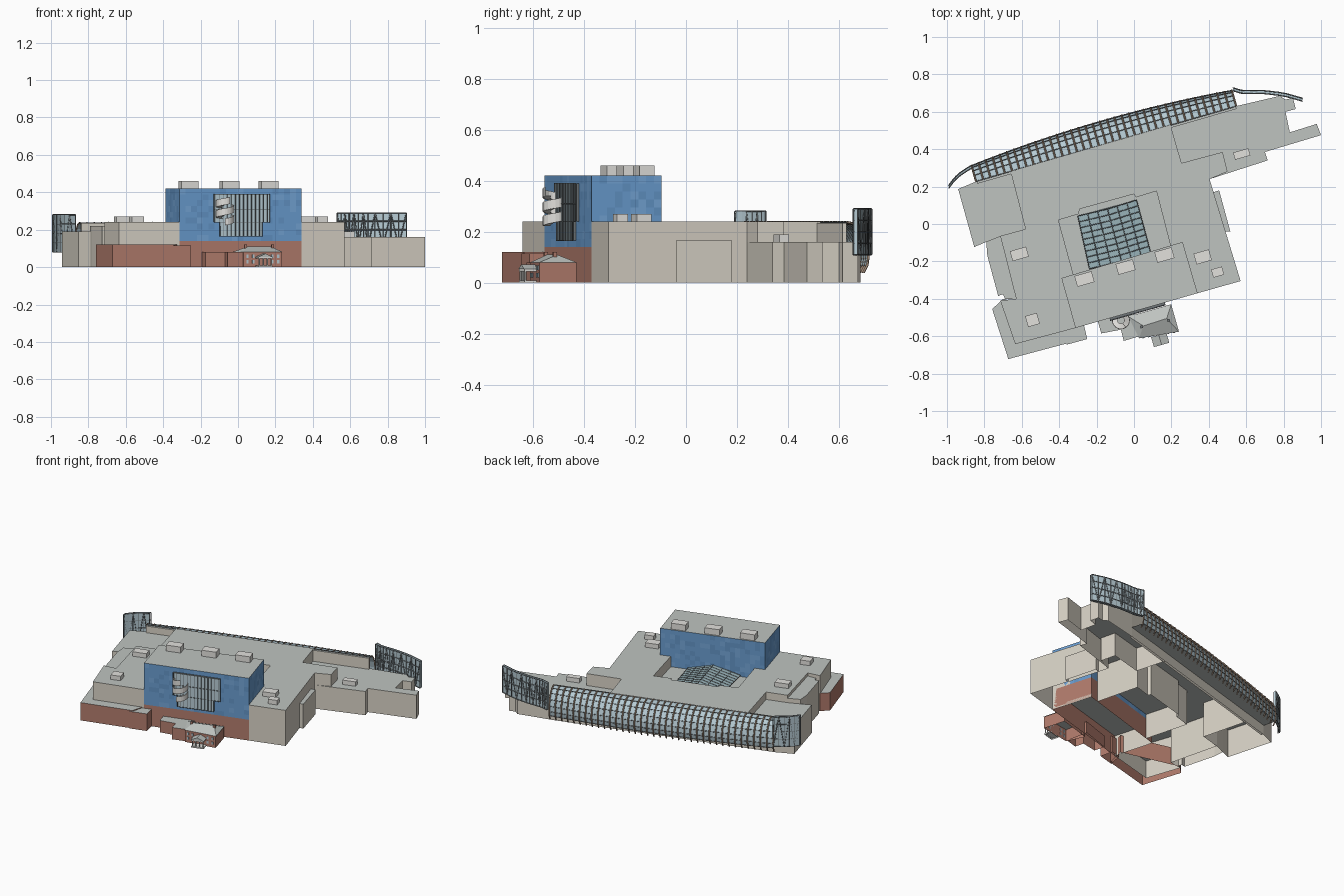
import bpy, bmesh, math, random
from mathutils import Vector

if "Cube" in bpy.data.objects:
    bpy.data.objects.remove(bpy.data.objects["Cube"])
random.seed(4)

def mat(name, r, g, b):
    m = bpy.data.materials.new(name)
    m.diffuse_color = (r, g, b, 1)
    m.use_nodes = True
    m.node_tree.nodes["Principled BSDF"].inputs["Base Color"].default_value = m.diffuse_color
    return m

CREAM = mat("stone", .68, .64, .56)
ROOF = mat("roof", .52, .55, .53)
BRICK = mat("brick", .44, .20, .15)
BLUES = [mat("blue_panel", .14, .33, .62), mat("blue_light", .17, .37, .66), mat("blue_dark", .12, .29, .55)]
GLASS = mat("glass", .47, .60, .66)
SKY = mat("skylight_glass", .34, .48, .52)
DARK = mat("dark_frame", .16, .18, .19)
WOOD = mat("timber", .36, .26, .19)
UNIT = mat("pale_metal", .76, .75, .72)
TILT = math.radians(16)
U = Vector((math.cos(TILT), math.sin(TILT), 0))    # along the front
V = Vector((-math.sin(TILT), math.cos(TILT), 0))   # towards the back

def make(name, verts, faces, mats, idx=None):
    me = bpy.data.meshes.new(name)
    me.from_pydata([tuple(v) for v in verts], [], faces)
    for m in mats:
        me.materials.append(m)
    for i, p in enumerate(me.polygons):
        p.material_index = idx[i] if idx else 0
    ob = bpy.data.objects.new(name, me)
    bpy.context.collection.objects.link(ob)
    return ob

def prism(name, pts, z0, z1, wall=CREAM, top=ROOF):
    """Walls and flat roof over an outline, open below."""
    area = sum(a[0] * b[1] - b[0] * a[1] for a, b in zip(pts, pts[1:] + pts[:1]))
    if area < 0:
        pts = pts[::-1]
    n = len(pts)
    verts = [(x, y, z) for z in (z0, z1) for x, y in pts]
    faces = [(i, (i + 1) % n, (i + 1) % n + n, i + n) for i in range(n)] + [tuple(range(n, 2 * n))]
    return make(name, verts, faces, [wall, top], [0] * n + [1])

def rect(x, y, w, d):
    """Corners of a rectangle turned with the building."""
    return [tuple((Vector((x, y, 0)) + U * a * w / 2 + V * b * d / 2)[:2])
            for a, b in ((-1, -1), (1, -1), (1, 1), (-1, 1))]

def rods(name, lines, r, m):
    """Thin square bars along polylines."""
    cu = bpy.data.curves.new(name, 'CURVE')
    cu.dimensions = '3D'
    cu.bevel_depth, cu.bevel_resolution = r, 0
    for ln in lines:
        s = cu.splines.new('POLY')
        s.points.add(len(ln) - 1)
        for p, q in zip(s.points, ln):
            p.co = (*q, 1)
    tmp = bpy.data.objects.new(name + "_tmp", cu)
    bpy.context.collection.objects.link(tmp)
    me = bpy.data.meshes.new_from_object(tmp.evaluated_get(bpy.context.evaluated_depsgraph_get()))
    bpy.data.objects.remove(tmp)
    me.materials.clear()
    me.materials.append(m)
    ob = bpy.data.objects.new(name, me)
    bpy.context.collection.objects.link(ob)

def sheet(name, rows, m, thick=0):
    """Surface through a grid of points."""
    nr, nc = len(rows), len(rows[0])
    faces = [(i * nc + j, i * nc + j + 1, (i + 1) * nc + j + 1, (i + 1) * nc + j)
             for i in range(nr - 1) for j in range(nc - 1)]
    ob = make(name, [p for r in rows for p in r], faces, [m])
    if thick:
        s = ob.modifiers.new("thickness", 'SOLIDIFY')
        s.thickness, s.offset = thick, 0
    return ob

# main stone block, wrapping the court and the tower
court = [(-.324, -.27), (-.404, .021), (-.297, .053), (-.29, .08), (0, .16), (.01, .142), (.12, .176), (.195, -.117)]
prism("main_block", [(-.635, -.642), (-.313, -.556), (-.388, -.289)] + court +
      [(.26, -.096), (.34, -.37), (.57, -.305), (.404, .24), (.50, .28), (.474, .385), (.254, .326),
       (.195, .53), (-.66, .28), (-.58, -.027), (-.715, -.064), (-.63, -.40), (-.715, -.41)], 0, .24)
prism("west_wing", [(-.94, .187), (-.838, .23), (-.66, .28), (-.58, -.027), (-.715, -.064), (-.854, -.123)], 0, .19)
prism("west_step", [(-.715, -.064), (-.79, -.095), (-.784, -.17), (-.726, -.385), (-.70, -.375),
                    (-.69, -.40), (-.63, -.40)], 0, .22)
prism("east_wing", [(.195, .53), (.254, .326), (.474, .385), (.50, .28), (.404, .24), (.715, .34), (.70, .385),
                    (1, .475), (.977, .535), (.833, .49), (.81, .60), (.865, .615), (.85, .675),
                    (.81, .665), (.78, .685), (.545, .63)], 0, .16)
prism("east_ledge", [(.425, .17), (.455, .18), (.515, -.04), (.485, -.04)], 0, .165)
prism("canopy_back_wall", [(-.838, .215), (.548, .615), (.545, .63), (-.842, .23)], 0, .235)

# sunken court with ridged skylight
prism("court_floor", court, .16, .17)
a, b, c, d = [(-.30, .043, .18), (.013, .128, .18), (.088, -.15, .18), (-.238, -.24, .18)]
r0, r1 = (-.142, .08, .222), (-.067, -.198, .222)
make("skylight", [a, b, c, d, r0, r1], [(0, 4, 5, 3), (4, 1, 2, 5), (0, 1, 4), (2, 3, 5)], [SKY])
lerp = lambda p, q, t: Vector(p).lerp(Vector(q), t)
rods("skylight_bars", [[lerp(a, d, t), lerp(r0, r1, t), lerp(b, c, t)] for t in [i / 9 for i in range(10)]]
     + [[lerp(p, r0, s), lerp(q, r1, s)] for p, q in ((a, d), (b, c)) for s in (0, .33, .67, 1)], .0025, DARK)

# brick base
tower = [(-.313, -.556), (.34, -.37), (.26, -.096), (-.388, -.289)]
prism("tower_base", tower, 0, .14, BRICK)
prism("brick_front", [(-.758, -.455), (-.672, -.722), (-.345, -.635), (-.31, -.50), (-.70, -.40)], 0, .12, BRICK)
prism("brick_front_bay", [(-.36, -.645), (-.25, -.615), (-.27, -.53), (-.34, -.55)], 0, .115, BRICK)

# blue panelled tower: each wall is a grid of randomly shaded panels
verts, faces, idx = [], [], []
for p, q in zip(tower, tower[1:] + tower[:1]):
    n = round((Vector(q) - Vector(p)).length / .032)
    base = len(verts)
    verts += [(*Vector(p).lerp(Vector(q), i / n), .14 + .28 * j / 9) for j in range(10) for i in range(n + 1)]
    for j in range(9):
        for i in range(n):
            k = base + j * (n + 1) + i
            faces.append((k, k + 1, k + n + 2, k + n + 1))
            idx.append(random.choice([0, 0, 0, 1, 2]))
verts += [(x, y, .42) for x, y in tower]
faces.append(tuple(range(len(verts) - 4, len(verts))))
idx.append(3)
make("blue_tower", verts, faces, BLUES + [ROOF], idx)

# notched window bay on the tower front
def front(x, z, out):
    t = (x + .313) / .653
    p = Vector((x, -.556 + .186 * t, z)) - V * out
    return p
shape = [(-.10, .165), (.125, .165), (.125, .24), (.165, .24), (.165, .39), (-.13, .39), (-.13, .24), (-.10, .24)]
n = len(shape)
make("window_bay", [front(x, z, o) for o in (.012, -.01) for x, z in shape],
     [tuple(range(n))] + [(i, i + n, (i + 1) % n + n, (i + 1) % n) for i in range(n)], [GLASS, DARK], [0] + [1] * n)
bars = []
for i in range(14):
    x = -.125 + i * .0215
    bars.append([front(x, .165 if -.1 < x < .125 else .24, .013), front(x, .39, .013)])
bars += [[front(-.1 if z < .24 else -.13, z, .013), front(.125 if z < .24 else .165, z, .013)] for z in (.24, .31)]
bars.append([front(x, z, .013) for x, z in shape + shape[:1]])
rods("window_bars", bars, .002, DARK)

# spiral stair ribbon
turn = [(i / 40, -math.pi / 2 + i / 40 * 4.2 * math.pi) for i in range(41)]
sheet("spiral_stair", [[(-.07 + .046 * math.cos(w), -.515 + .046 * math.sin(w), .225 + .115 * t + h)
                        for t, w in turn] for h in (0, .035)], UNIT, .004)
sheet("spiral_treads", [[(-.07 + r * math.cos(w), -.515 + r * math.sin(w), .225 + .115 * t)
                         for t, w in turn] for r in (.018, .046)], UNIT, .004)

# old brick house with hipped roof
prism("house_link", [(-.195, -.515), (-.175, -.585), (-.07, -.565), (-.055, -.625), (.03, -.60), (.0, -.45)], 0, .08, BRICK)
house = [(.03, -.61), (.235, -.575), (.195, -.43), (-.025, -.495)]
prism("house_walls", house, 0, .08, BRICK)
make("house_roof", [(x * 1.04 - .004, y * 1.01 + .005, .08) for x, y in house] + [(.05, -.545, .11), (.175, -.505, .11)],
     [(0, 1, 5, 4), (1, 2, 5), (2, 3, 4, 5), (3, 0, 4), (3, 2, 1, 0)], [ROOF])
for i, (x, y) in enumerate(((.04, -.55), (.185, -.515))):
    prism(f"chimney_{i}", rect(x, y, .014, .014), .08, .12, BRICK, DARK)
wins = []
for t in (.1, .25, .75, .9):
    for z in (.02, .05):
        p = lerp(house[0], house[1], t)
        wins.append(prism("house_window", rect(p.x, p.y - .001, .012, .006), z, z + .018, GLASS, GLASS))

# columned porch with a gable
px, py = .14, -.62
prism("porch_step", rect(px, py, .08, .05), 0, .008, UNIT, UNIT)
prism("porch_beam", rect(px, py, .08, .05), .045, .053, UNIT, UNIT)
e = [(x, y, .053) for x, y in rect(px, py, .085, .055)]
g0, g1 = lerp(e[0], e[1], .5), lerp(e[3], e[2], .5)
g0.z = g1.z = .072
make("porch_roof", e + [g0, g1], [(0, 1, 4), (1, 2, 5, 4), (2, 3, 5), (3, 0, 4, 5)], [ROOF])
cols = [Vector((px, py, 0)) + U * s - V * .02 for s in (-.034, -.012, .012, .034)]
rods("porch_columns", [[p, p + Vector((0, 0, .047))] for p in cols], .004, UNIT)

# rooftop units
for i, (x, y, w, d, z, h) in enumerate((
        (-.265, -.294, .095, .06, .42, .04), (-.045, -.23, .095, .06, .42, .04), (.163, -.166, .095, .06, .42, .04),
        (-.613, -.16, .09, .055, .24, .03), (-.543, -.513, .065, .06, .24, .03), (.367, -.176, .085, .06, .24, .03),
        (.447, -.257, .06, .045, .24, .03), (.576, .374, .085, .04, .16, .03))):
    prism(f"roof_unit_{i}", rect(x, y, w, d), z, z + h, UNIT, UNIT)

# bowed glass gallery along the back
S, E = Vector((-.845, .228, 0)), Vector((.547, .63, 0))
out = Vector((-(E - S).y, (E - S).x, 0)).normalized()
profile = [(0, .235), (.38, .228), (.66, .205), (.87, .17), (.98, .13), (1, .095), (.95, .065)]
def station(t, lift=0):
    depth = .086 + .036 * 4 * t * (1 - t)
    return [S.lerp(E, t) + out * (depth * k + lift * k) + Vector((0, 0, z + lift)) for k, z in profile]
N = 36
grid = [station(i / N) for i in range(N + 1)]
sheet("gallery_glass", grid, GLASS)
rods("gallery_ribs", [station(i / N, .003) + [station(i / N)[-1] - out * .012 - Vector((0, 0, .025))]
                      for i in range(N + 1)], .005, WOOD)
rods("gallery_rails", [[station(i / N, .002)[j] for i in range(N + 1)] for j in range(len(profile))], .0025, DARK)
sheet("gallery_soffit", [[g[-1] for g in grid], [S.lerp(E, i / N) + Vector((0, 0, .065)) for i in range(N + 1)]], ROOF)

# curved glass sails at both ends
def sail(name, path, z0, z1, cells):
    def at(t, z):
        f = min(t * (len(path) - 1), len(path) - 1.001)
        i = int(f)
        p = lerp((*path[i], 0), (*path[i + 1], 0), f - i)
        return (p.x, p.y, z)
    ts = [i / cells for i in range(cells + 1)]
    sheet(name + "_glass", [[at(t, z) for t in ts] for z in (z0, z1)], GLASS, .014)
    lines = [[at(t, z0), at(t, z1)] for t in ts]
    lines += [[at(t, z0 + (z1 - z0) * k / 4) for t in ts] for k in range(5)]
    lines += [[at(t, z0 if i % 2 else z1), at(u, z1 if i % 2 else z0)] for i, (t, u) in enumerate(zip(ts, ts[1:]))]
    for o in (-.008, .008):
        rods(name + "_bars", [[(x, y + o, z) for x, y, z in ln] for ln in lines], .003, DARK)
sail("east_sail", [(.53, .72), (.58, .705), (.64, .706), (.70, .705), (.80, .693), (.90, .665)], .11, .29, 12)
sail("west_sail", [(-.99, .20), (-.96, .24), (-.92, .275), (-.87, .305)], .08, .28, 5)
